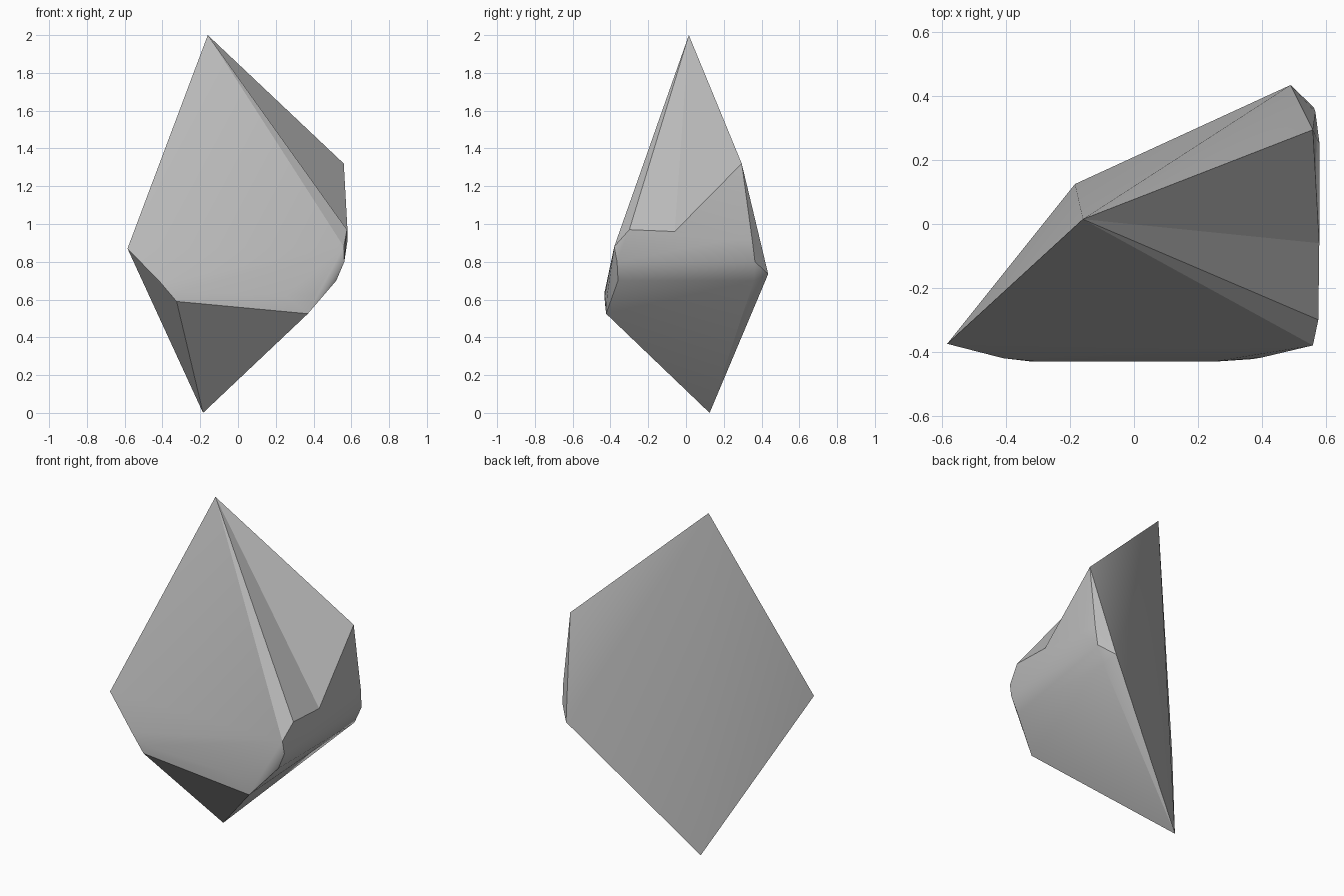
import bpy
import bmesh
import math
from mathutils import Vector

cube = bpy.data.objects.get("Cube")
if cube:
    bpy.data.objects.remove(cube, do_unlink=True)

# Stone colour
stone = bpy.data.materials.new("stone_grey")
stone.use_nodes = True
grey = (0.5, 0.5, 0.5, 1)
stone.diffuse_color = grey
stone.node_tree.nodes["Principled BSDF"].inputs["Base Color"].default_value = grey

# Main corners of the rock
apex = Vector((-.16, .015, 2))
tip = Vector((-.185, .125, 0))
left_corner = Vector((-.585, -.375, .87))
front_shoulder = Vector((.56, -.38, .88))
side_shoulder = Vector((.577, -.3, .97))
back_peak = Vector((.56, .295, 1.32))
back_corner = Vector((.49, .435, .735))
dent = Vector((.58, -.06, .96))

# Rounded belly on the front
front_belly = [(-.325, -.43, .59), (.37, -.423, .525), (-.41, -.42, .69),
               (-.3, -.431, .64), (.25, -.431, .62), (.4, -.418, .62)]

# Rounded belly on the side, as levels of (x, half width, z)
side_belly = [(x, side * y, z) for x, y, z in
              ((.52, .36, .7), (.563, .365, .8)) for side in (-1, 1)]
side_belly += [(.568, .35, .92), (.581, .25, .92)]

# Hull around all the corners
bm = bmesh.new()
corners = [apex, tip, left_corner, front_shoulder, side_shoulder, back_peak, back_corner]
for point in corners + front_belly + side_belly:
    bm.verts.new(point)
hull = bmesh.ops.convex_hull(bm, input=bm.verts[:])
loose = [v for v in bm.verts if not v.link_faces]
bmesh.ops.delete(bm, geom=loose, context='VERTS')


def corner(point):
    return min(bm.verts, key=lambda v: (v.co - point).length)


# Chipped hollow on the right side, pressed into the ridge
a, b = corner(side_shoulder), corner(back_peak)
ridge = bm.edges.get((a, b))
if ridge:
    hollow = bmesh.utils.edge_split(ridge, a, .5)[1]
    hollow.co = dent
    for face in list(hollow.link_faces):
        far = next(v for v in face.verts if v not in (a, b, hollow))
        bmesh.utils.face_split(face, hollow, far)

bmesh.ops.recalc_face_normals(bm, faces=bm.faces[:])
mesh = bpy.data.meshes.new("rock")
bm.to_mesh(mesh)
bm.free()
mesh.materials.append(stone)
rock = bpy.data.objects.new("rock", mesh)
bpy.context.collection.objects.link(rock)

# Soft shading with the strong breaks kept sharp
bpy.context.view_layer.objects.active = rock
rock.select_set(True)
bpy.ops.object.shade_smooth_by_angle(angle=math.radians(30))
